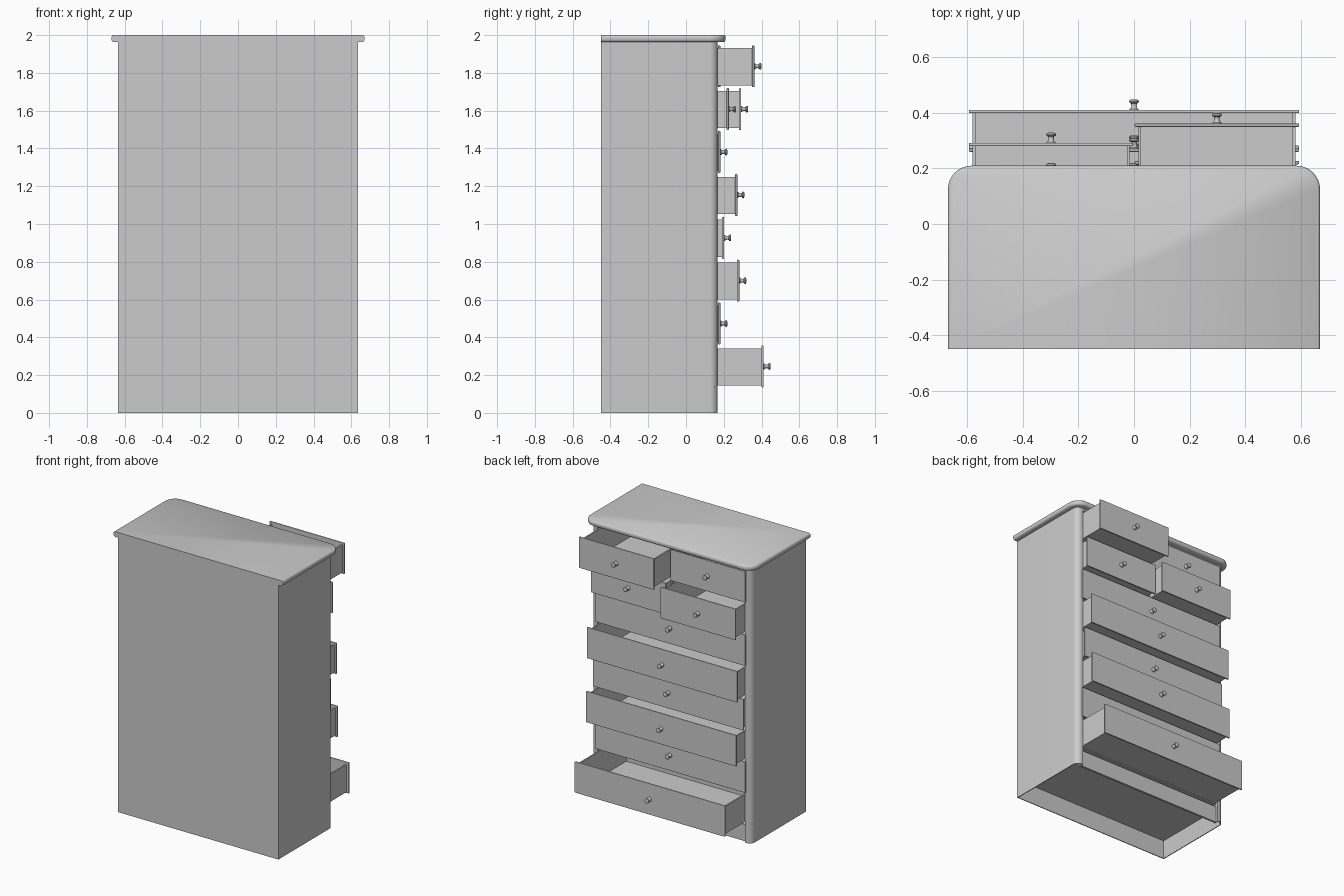
import bpy, bmesh
from math import sin, cos, pi

if "Cube" in bpy.data.objects:
    bpy.data.objects.remove(bpy.data.objects["Cube"])


def finish(name, bm, smooth=False):
    bmesh.ops.recalc_face_normals(bm, faces=bm.faces)
    me = bpy.data.meshes.new(name)
    bm.to_mesh(me)
    bm.free()
    ob = bpy.data.objects.new(name, me)
    bpy.context.collection.objects.link(ob)
    if smooth:
        bpy.ops.object.select_all(action='DESELECT')
        ob.select_set(True)
        bpy.context.view_layer.objects.active = ob
        bpy.ops.object.shade_smooth_by_angle(angle=0.7)
    return ob


def add_box(bm, x0, x1, y0, y1, z0, z1):
    vs = bmesh.ops.create_cube(bm, size=1)['verts']
    for v in vs:
        v.co = ((x0 + x1) / 2 + v.co.x * (x1 - x0),
                (y0 + y1) / 2 + v.co.y * (y1 - y0),
                (z0 + z1) / 2 + v.co.z * (z1 - z0))


def box(name, *dims):
    bm = bmesh.new()
    add_box(bm, *dims)
    return finish(name, bm)


def bridge(bm, a, b, closed=True):
    n = len(a)
    for i in range(n if closed else n - 1):
        j = (i + 1) % n
        bm.faces.new((a[i], a[j], b[j], b[i]))


def rounded_front(hx, back, front, r, seg=8):
    # right half from back to front, then mirrored to the left
    right = [(hx, back)] + [(hx - r + r * cos(a), front - r + r * sin(a))
                            for a in (pi / 2 * i / seg for i in range(seg + 1))]
    return right + [(-x, y) for x, y in reversed(right)]


# Top slab with bullnose on the sides and front
bm = bmesh.new()
rings = []
for inset, z in [(.012, 1.963), (.004, 1.967), (0, 1.975), (0, 1.989), (.003, 1.996), (.008, 2.0)]:
    pts = rounded_front(.67 - inset, -.45, .21 - inset, .085 - inset)
    rings.append([bm.verts.new((x, y, z)) for x, y in pts])
for a, b in zip(rings, rings[1:]):
    bridge(bm, a, b)
bm.faces.new(rings[0])
bm.faces.new(rings[-1])
finish("top_slab", bm, True)

# Carcass: thin shell with closed back and rounded front posts, open front and bottom
def half_path(hx, back, front, r):
    pts = rounded_front(hx, back, front, r)
    return pts[:len(pts) // 2]

T = .006
outer = half_path(.635, -.45, .168, .04) + [(.584, .168), (.584, .13)]
inner = half_path(.635 - T, -.45 + T, .168 - T, .04 - T) + [(.59, .168 - T), (.59, .13)]
mirror = lambda p: [(-x, y) for x, y in reversed(p)]
outer, inner = mirror(outer) + outer, mirror(inner) + inner
bm = bmesh.new()
lo_o, hi_o, lo_i, hi_i = [[bm.verts.new((x, y, z)) for x, y in p]
                          for p, z in ((outer, 0), (outer, 1.965), (inner, 0), (inner, 1.965))]
for a, b in ((lo_o, hi_o), (lo_i, hi_i), (lo_o, lo_i), (hi_o, hi_i)):
    bridge(bm, a, b, False)
for k in (0, -1):
    bm.faces.new((lo_o[k], hi_o[k], hi_i[k], lo_i[k]))
finish("carcass_shell", bm, True)

# Fixed inner parts
box("floor_board", -.629, .629, -.444, .15, .135, .142)
box("toe_kick", -.59, .59, .135, .15, 0, .118)
box("header_rail", -.59, .59, .148, .165, 1.947, 1.965)
box("centre_divider", -.006, .006, -.444, .16, 1.49, 1.96)


# Drawer: open box, front with softened edges, turned knob
def drawer(name, x0, x1, zc, front):
    b0, b1 = x0 + .014, x1 - .014
    z0, z1, t = zc - .101, zc + .096, .01
    yf = front - .012
    yb = yf - .55
    bm = bmesh.new()
    add_box(bm, b0, b1, yb, yf, z0, z0 + t)
    add_box(bm, b0, b0 + t, yb, yf, z0 + t, z1)
    add_box(bm, b1 - t, b1, yb, yf, z0 + t, z1)
    add_box(bm, b0 + t, b1 - t, yb, yb + t, z0 + t, z1)
    finish(name + "_box", bm)

    panel = box(name + "_front", x0, x1, yf, front, zc - .111, zc + .111)
    bev = panel.modifiers.new("edge", 'BEVEL')
    bev.width, bev.segments = .004, 2

    bm = bmesh.new()
    n, prev = 20, None
    xc = (x0 + x1) / 2
    for r, d in [(.016, -.001), (.016, .003), (.011, .008), (.0095, .016), (.011, .023),
                 (.017, .027), (.018, .031), (.016, .035), (.010, .037)]:
        ring = [bm.verts.new((xc + r * cos(2 * pi * i / n), front + d, zc + r * sin(2 * pi * i / n)))
                for i in range(n)]
        if prev:
            bridge(bm, prev, ring)
        else:
            bm.faces.new(ring)
        prev = ring
    bm.faces.new(prev)
    finish(name + "_knob", bm, True)


# Two rows of half-width drawers, then six full-width drawers, each pulled out differently
PITCH, TOP = .227, 1.835
for row, (left, right) in enumerate([(.182, .362), (.292, .227)]):
    zc = TOP - row * PITCH
    drawer(f"small_drawer_left_{row + 1}", -.595, -.002, zc, left)
    drawer(f"small_drawer_right_{row + 1}", .002, .595, zc, right)
for i, front in enumerate([.182, .272, .202, .282, .182, .411]):
    drawer(f"wide_drawer_{i + 1}", -.595, .595, TOP - (i + 2) * PITCH, front)
